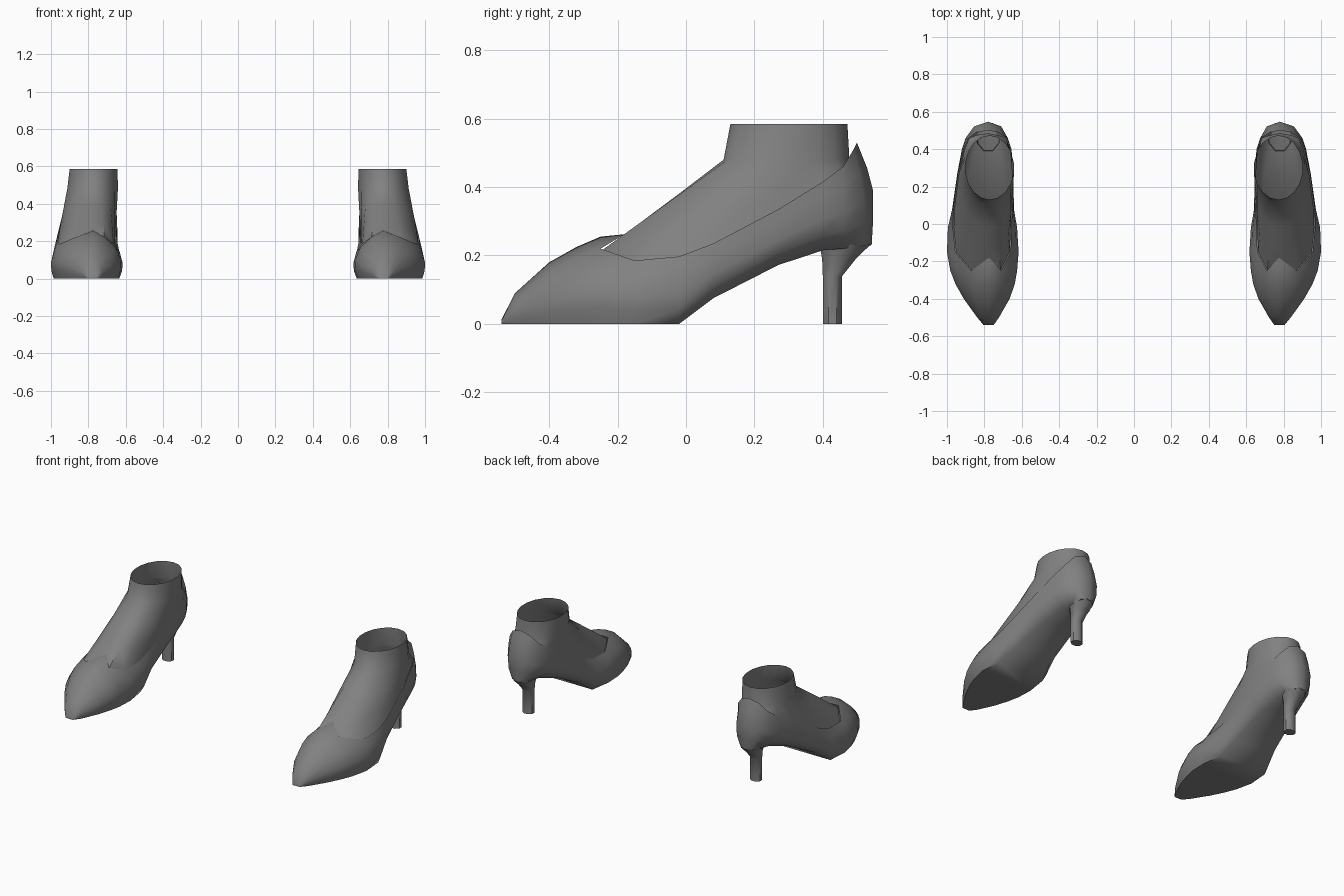
import bpy, bmesh, math
from mathutils import Vector

if "Cube" in bpy.data.objects:
    bpy.data.objects.remove(bpy.data.objects["Cube"])

grey = bpy.data.materials.new("dark grey")
grey.diffuse_color = (0.22, 0.22, 0.22, 1)
grey.use_nodes = True
grey.node_tree.nodes["Principled BSDF"].inputs["Base Color"].default_value = grey.diffuse_color


def finish(name, bm):
    """Turn a bmesh into a smooth object mirrored to the other foot."""
    bmesh.ops.remove_doubles(bm, verts=bm.verts, dist=0.0005)
    bmesh.ops.recalc_face_normals(bm, faces=bm.faces)
    me = bpy.data.meshes.new(name)
    bm.to_mesh(me)
    bm.free()
    ob = bpy.data.objects.new(name, me)
    bpy.context.collection.objects.link(ob)
    me.materials.append(grey)
    bpy.ops.object.select_all(action='DESELECT')
    ob.select_set(True)
    bpy.context.view_layer.objects.active = ob
    bpy.ops.object.shade_smooth_by_angle(angle=math.radians(50))
    mod = ob.modifiers.new("other_foot", 'MIRROR')
    mod.use_mirror_merge = False
    return ob


def bridge(bm, a, b, closed=False):
    n = len(a)
    for i in range(n if closed else n - 1):
        j = (i + 1) % n
        bm.faces.new((a[i], a[j], b[j], b[i]))


# Shoe stations, toe to heel:
# y, rim z, rim inner x, rim outer x, widest inner x, widest outer x, sole z, sole inner x, sole outer x
stations = [
    (-.54, .008, .755, .800, .750, .805, .000, .755, .800),
    (-.50, .075, .745, .815, .722, .838, .000, .725, .833),
    (-.40, .155, .725, .850, .665, .910, .000, .680, .895),
    (-.32, .195, .715, .865, .637, .955, .000, .655, .935),
    (-.25, .220, .710, .870, .625, .982, .000, .640, .962),
    (-.15, .185, .660, .955, .617, 1.00, .000, .635, .985),
    (-.02, .197, .655, .968, .625, .995, .000, .655, .975),
    (.08, .235, .652, .965, .642, .972, .075, .680, .930),
    (.27, .335, .648, .940, .645, .945, .172, .700, .880),
    (.40, .415, .658, .910, .655, .920, .215, .725, .850),
    (.46, .460, .680, .885, .675, .900, .220, .735, .840),
    (.522, .510, .725, .845, .710, .855, .228, .740, .825),
]
crowns = [.012, .09, .18, .225, .255]      # closed toe-cap heights
mid_x = .78


def rib(s, side):
    """Rim-to-sole points on the inner (0) or outer (1) side."""
    y, rz, wz = s[0], s[1], s[6]
    rim, wide, sole = s[2 + side], s[4 + side], s[7 + side]
    ry = min(y, .49)
    h = rz - wz
    return [(rim, ry, rz),
            (wide + .35 * (rim - wide), (ry + y) / 2, wz + .76 * h),
            (wide, y, wz + .45 * h),
            (wide + .15 * (sole - wide), y, wz + .22 * h),
            (sole, y, wz)]


# Shoe upper and sole
bm = bmesh.new()
rows = []
for s in stations:
    pts = rib(s, 0) + rib(s, 1)[::-1]
    rows.append([bm.verts.new(p) for p in pts])
for a, b in zip(rows, rows[1:]):
    bridge(bm, a, b)
# Rounded back of the heel cup
back = [bm.verts.new((mid_x, y, z)) for y, z in
        [(.50, .53), (.53, .455), (.547, .39), (.547, .30), (.543, .23)]]
last = rows[-1]
bridge(bm, last[:5], back)
bridge(bm, last[:4:-1], back)
bm.faces.new((last[4], last[5], back[4]))
# Toe cap with a pointed tongue at the throat
top = [bm.verts.new((mid_x - .005, r[0].co.y, z)) for r, z in zip(rows, crowns)]
for i in range(4):
    bm.faces.new((rows[i][0], rows[i + 1][0], top[i + 1], top[i]))
    bm.faces.new((rows[i][-1], rows[i + 1][-1], top[i + 1], top[i]))
tip = bm.verts.new((mid_x - .005, -.18, .262))
bm.faces.new((rows[4][0], tip, top[4]))
bm.faces.new((rows[4][-1], tip, top[4]))
bm.faces.new(rows[0] + [top[0]])
finish("shoe", bm)

# Heel post flaring into the heel cup
bm = bmesh.new()
rings = []
for z, y0, y1, rx in [(0, .40, .457, .034), (.14, .40, .457, .034),
                      (.19, .398, .497, .045), (.232, .39, .54, .06)]:
    rings.append([bm.verts.new((mid_x + rx * math.cos(k * math.pi / 4 + math.pi / 8) * 1.08,
                                (y0 + y1) / 2 + (y1 - y0) / 2 * 1.08
                                * math.sin(k * math.pi / 4 + math.pi / 8), z))
                  for k in range(8)])
for a, b in zip(rings, rings[1:]):
    bridge(bm, a, b, True)
bm.faces.new(rings[0])
finish("heel_post", bm)

# Foot: rises from the shoe rim to an open ankle
sides = stations[4:]
n = 2 * len(sides) + 2


def rim_point(s, side):
    inset = .004 if side == 0 else -.004
    return Vector((s[2 + side] + inset, min(s[0], .475), min(s[1], .44) - .008))


base = [Vector((mid_x - .005, -.27, .19))]
base += [rim_point(s, 1) for s in sides]
base += [Vector((mid_x, .485, .43))]
base += [rim_point(s, 0) for s in reversed(sides)]


def ankle(x0, x1, y0, y1, z):
    return [Vector(((x0 + x1) / 2 + (x1 - x0) / 2 * math.sin(2 * math.pi * i / n),
                    (y0 + y1) / 2 - (y1 - y0) / 2 * math.cos(2 * math.pi * i / n), z))
            for i in range(n)]


low = ankle(.640, .915, .11, .478, .48)
high = ankle(.642, .902, .13, .472, .585)
bm = bmesh.new()
loops = [[a.lerp(b, t) for a, b in zip(base, low)] for t in (0, .33, .67, 1)] + [high]
rings = [[bm.verts.new(p) for p in loop] for loop in loops]
for a, b in zip(rings, rings[1:]):
    bridge(bm, a, b, True)
finish("foot", bm)
